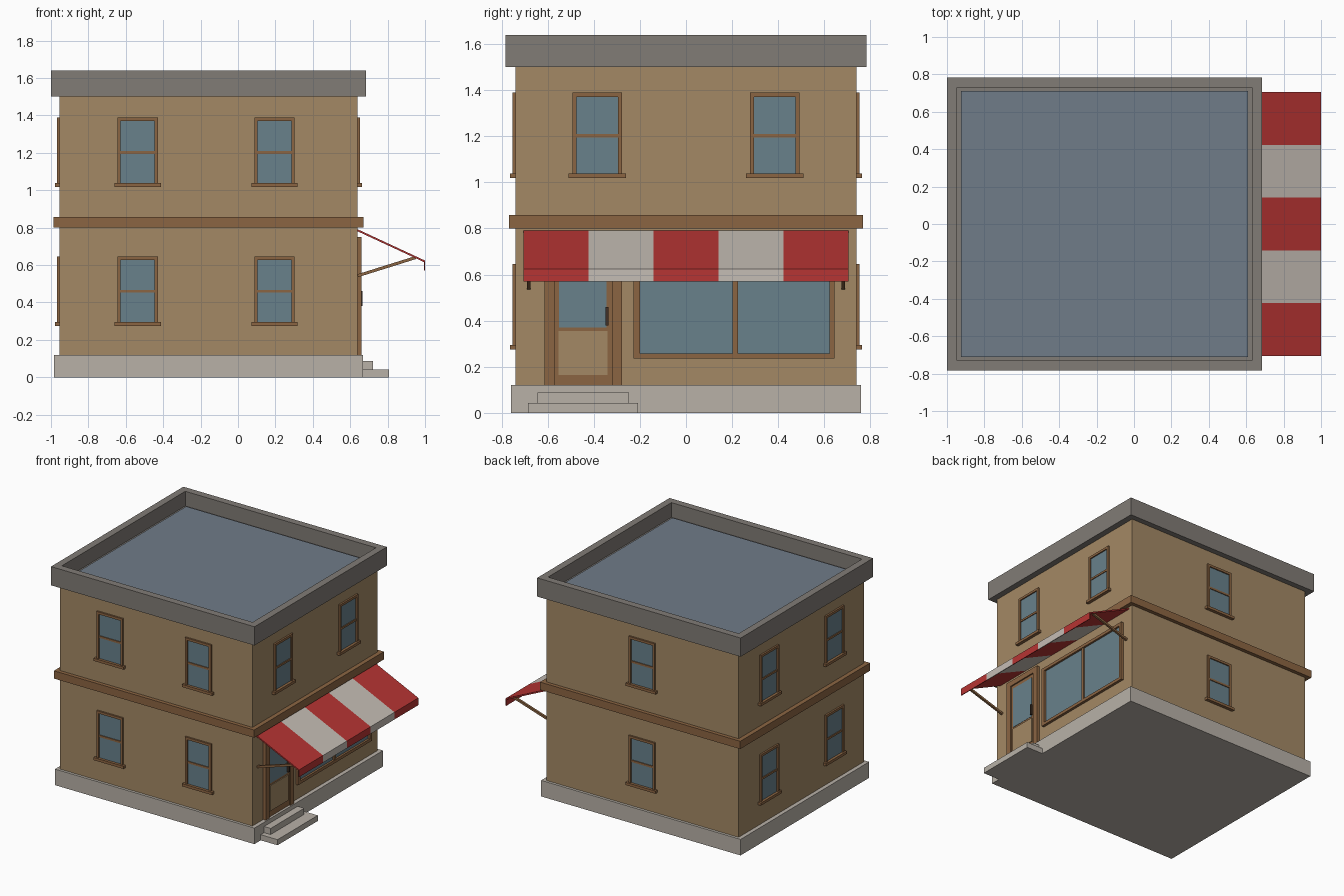
import bpy, bmesh, math
from mathutils import Matrix, Vector

if "Cube" in bpy.data.objects:
    bpy.data.objects.remove(bpy.data.objects["Cube"])

CX = -0.158            # building centre in x
HX, HY = 0.796, 0.74   # wall half sizes


def material(name, r, g, b):
    m = bpy.data.materials.new(name)
    m.diffuse_color = (r, g, b, 1)
    m.use_nodes = True
    m.node_tree.nodes["Principled BSDF"].inputs["Base Color"].default_value = m.diffuse_color
    return m


WALL = material("tan_wall", 0.37, 0.25, 0.13)
WOOD = material("brown_wood", 0.26, 0.13, 0.055)
GLASS = material("glass", 0.14, 0.22, 0.26)
STONE = material("pale_stone", 0.48, 0.44, 0.39)
CAP = material("grey_cap", 0.22, 0.20, 0.18)
ROOF = material("roof_felt", 0.16, 0.20, 0.25)
RED = material("red_cloth", 0.47, 0.035, 0.033)
CREAM = material("cream_cloth", 0.56, 0.51, 0.46)
DARK = material("dark_metal", 0.05, 0.03, 0.02)


def finish(name, bm, mat, matrix=Matrix()):
    bmesh.ops.recalc_face_normals(bm, faces=bm.faces)
    me = bpy.data.meshes.new(name)
    bm.to_mesh(me)
    bm.free()
    me.materials.append(mat)
    ob = bpy.data.objects.new(name, me)
    ob.matrix_world = matrix
    bpy.context.collection.objects.link(ob)
    return ob


def boxes(name, mat, items, matrix=Matrix()):
    """One object from boxes given as (x0, x1, y0, y1, z0, z1)."""
    bm = bmesh.new()
    for x0, x1, y0, y1, z0, z1 in items:
        m = Matrix.Translation(((x0 + x1) / 2, (y0 + y1) / 2, (z0 + z1) / 2))
        bmesh.ops.create_cube(bm, size=1, matrix=m @ Matrix.Diagonal((x1 - x0, y1 - y0, z1 - z0, 1)))
    return finish(name, bm, mat, matrix)


def slab(name, mat, hx, hy, z0, z1):
    return boxes(name, mat, [(CX - hx, CX + hx, -hy, hy, z0, z1)])


def strip(name, mat, profile, y0, y1):
    """Extrude an x-z profile along y."""
    bm = bmesh.new()
    f = bm.faces.new([bm.verts.new((x, y0, z)) for x, z in profile])
    r = bmesh.ops.extrude_face_region(bm, geom=[f])
    bmesh.ops.translate(bm, vec=(0, y1 - y0, 0), verts=[v for v in r["geom"] if isinstance(v, bmesh.types.BMVert)])
    return finish(name, bm, mat)


# Main masses
slab("foundation", STONE, 0.826, 0.76, 0, 0.12)
slab("walls", WALL, HX, HY, 0.12, 1.5)
slab("floor_band", WOOD, 0.829, 0.768, 0.80, 0.858)
slab("roof", ROOF, 0.768, 0.71, 1.52, 1.54)

# Parapet: box with its top inset and sunk
parapet = bmesh.new()
bmesh.ops.create_cube(parapet, size=1, matrix=Matrix.Translation((CX, 0, 1.57)) @ Matrix.Diagonal((1.685, 1.565, 0.14, 1)))
top = max(parapet.faces, key=lambda f: f.calc_center_median().z)
bmesh.ops.inset_region(parapet, faces=[top], thickness=0.075)
bmesh.ops.extrude_discrete_faces(parapet, faces=[])
inner = [top]
r = bmesh.ops.extrude_face_region(parapet, geom=inner)
bmesh.ops.translate(parapet, vec=(0, 0, -0.11), verts=[v for v in r["geom"] if isinstance(v, bmesh.types.BMVert)])
bmesh.ops.delete(parapet, geom=[f for f in inner if f.is_valid], context='FACES')
finish("parapet", parapet, CAP)


# Sash windows: local x along the wall, local -y outward, z up from the sill
def window(name, x, y, z, angle):
    m = Matrix.Translation((x, y, z)) @ Matrix.Rotation(math.radians(angle), 4, 'Z')
    boxes(name + "_frame", WOOD, [
        (-0.108, -0.09, -0.013, 0.01, 0, 0.353),
        (0.09, 0.108, -0.013, 0.01, 0, 0.353),
        (-0.09, 0.09, -0.013, 0.01, 0.335, 0.353),
        (-0.09, 0.09, -0.010, 0.01, 0.159, 0.174),
        (-0.124, 0.124, -0.024, 0.01, -0.018, 0.002)], m)
    boxes(name + "_glass", GLASS, [(-0.091, 0.091, -0.004, 0.01, 0, 0.336)], m)


for floor, z in (("lower", 0.293), ("upper", 1.036)):
    for i, x in enumerate((-0.537, 0.195)):
        window(f"{floor}_front_window_{i}", x, -HY, z, 0)
    window(f"{floor}_back_window", CX, HY, z, 180)
    for i, y in enumerate((-0.385, 0.385)):
        window(f"{floor}_left_window_{i}", CX - HX, y, z, -90)
        if floor == "upper":
            window(f"upper_right_window_{i}", CX + HX, y, z, 90)

# Shop side: local x becomes y, local -y becomes outward (+x)
SHOP = Matrix.Translation((CX + HX, 0, 0)) @ Matrix.Rotation(math.pi / 2, 4, 'Z')

# Door
boxes("door_frame", WOOD, [
    (-0.613, -0.57, -0.022, 0.01, 0.12, 0.75),
    (-0.322, -0.278, -0.022, 0.01, 0.12, 0.75),
    (-0.57, -0.322, -0.022, 0.01, 0.71, 0.75),
    (-0.57, -0.322, -0.012, 0.01, 0.12, 0.71)], SHOP)
boxes("door_glass", GLASS, [(-0.55, -0.345, -0.014, 0, 0.37, 0.685)], SHOP)
boxes("door_panel", WALL, [(-0.553, -0.34, -0.018, 0, 0.165, 0.355)], SHOP)
boxes("door_handle", DARK, [(-0.349, -0.336, -0.028, 0, 0.38, 0.46)], SHOP)

# Shop window
boxes("shop_window_frame", WOOD, [
    (-0.228, -0.2, -0.02, 0.01, 0.235, 0.70),
    (0.622, 0.644, -0.02, 0.01, 0.235, 0.70),
    (-0.2, 0.622, -0.02, 0.01, 0.235, 0.258),
    (-0.2, 0.622, -0.02, 0.01, 0.677, 0.70),
    (0.202, 0.226, -0.016, 0.01, 0.258, 0.677)], SHOP)
boxes("shop_window_glass", GLASS, [(-0.201, 0.623, -0.005, 0.01, 0.257, 0.678)], SHOP)

# Steps
boxes("steps", STONE, [
    (0.6, 0.722, -0.645, -0.248, 0, 0.088),
    (0.6, 0.807, -0.685, -0.209, 0, 0.042)])

# Striped awning with hanging valance
AWNING = [(0.638, 0.792), (1.0, 0.624), (1.0, 0.57), (0.994, 0.57), (0.994, 0.616), (0.638, 0.781)]
for i in range(5):
    y = -0.705 + 0.282 * i
    strip(f"awning_stripe_{i}", CREAM if i % 2 else RED, AWNING, y, y + 0.282)

# Awning struts
for side, y in (("front", -0.682), ("back", 0.682)):
    a, b = Vector((0.64, y, 0.543)), Vector((0.95, y, 0.64))
    m = Matrix.Translation((a + b) / 2) @ (b - a).to_track_quat('Z', 'Y').to_matrix().to_4x4()
    h = (b - a).length / 2
    boxes(f"{side}_awning_strut", WOOD, [(-0.008, 0.008, -0.008, 0.008, -h, h)], m)
